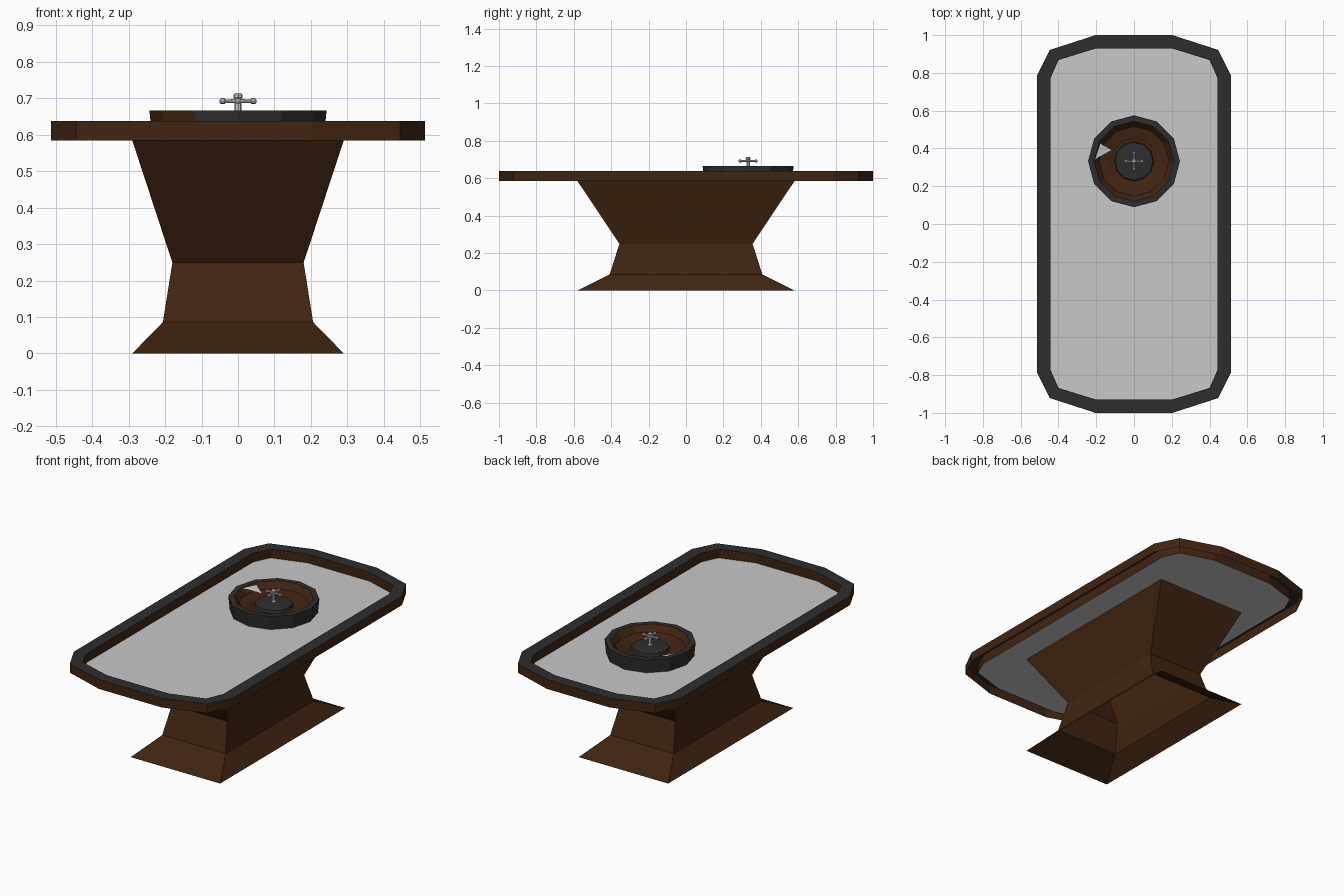
import bpy, math
from mathutils import Vector

if "Cube" in bpy.data.objects:
    bpy.data.objects.remove(bpy.data.objects["Cube"])


def mat(name, c):
    m = bpy.data.materials.new(name)
    m.diffuse_color = (*c, 1)
    m.use_nodes = True
    m.node_tree.nodes["Principled BSDF"].inputs["Base Color"].default_value = m.diffuse_color
    return m


WOOD = mat("dark wood", (0.052, 0.018, 0.005))
TRIM = mat("charcoal trim", (0.027, 0.027, 0.027))
FELT = mat("pale table surface", (0.58, 0.58, 0.58))
METAL = mat("silver metal", (0.62, 0.62, 0.62))


def add(name, verts, faces, mats, idx):
    me = bpy.data.meshes.new(name)
    me.from_pydata(verts, [], faces)
    for m in mats:
        me.materials.append(m)
    for p, i in zip(me.polygons, idx):
        p.material_index = i
    ob = bpy.data.objects.new(name, me)
    bpy.context.collection.objects.link(ob)
    return ob


def loft(name, rings, mats, bands, cap=None):
    """Join rings of points; bands gives the material of each strip."""
    n = len(rings[0])
    verts = [p for r in rings for p in r]
    faces, idx = [], []
    for k, b in enumerate(bands):
        for i in range(n):
            j = (i + 1) % n
            faces.append((k * n + i, k * n + j, (k + 1) * n + j, (k + 1) * n + i))
            idx.append(b)
    if cap is not None:
        faces.append(tuple((len(rings) - 1) * n + i for i in range(n)))
        idx.append(cap)
    return add(name, verts, faces, mats, idx)


def rect(x, y, z):
    return [(x, -y, z), (x, y, z), (-x, y, z), (-x, -y, z)]


def outline(quarter, z):
    """Mirror a quarter outline (counter-clockwise) into a full ring."""
    half = quarter + [(-x, y) for x, y in reversed(quarter)]
    return [(x, y, z) for x, y in half + [(-x, -y) for x, y in half]]


def circle(r, z, n=12, cy=0.332):
    return [(r * math.cos(2 * math.pi * i / n), cy + r * math.sin(2 * math.pi * i / n), z)
            for i in range(n)]


# hollow pedestal, open underneath
loft("pedestal", [rect(0.29, 0.58, 0), rect(0.206, 0.408, 0.086),
                  rect(0.18, 0.356, 0.249), rect(0.29, 0.58, 0.584)], [WOOD], [0, 0, 0])

# table rim: outer wall, dark top, inner wall
outer = [(0.513, 0.787), (0.445, 0.922), (0.203, 1.0)]
inner = [(0.443, 0.77), (0.4, 0.868), (0.2, 0.93)]
loft("table_rim", [outline(outer, 0.584), outline(outer, 0.638),
                   outline(inner, 0.638), outline(inner, 0.584)], [WOOD, TRIM], [0, 1, 0])

# playing surface
add("table_surface", outline(inner, 0.586), [tuple(range(12))], [FELT], [0])

# wheel bowl
bowl = loft("wheel_bowl", [circle(0.235, 0.586), circle(0.243, 0.666), circle(0.212, 0.666),
                           circle(0.185, 0.632), circle(0.127, 0.622), circle(0.118, 0.618)],
            [TRIM, WOOD], [0, 0, 1, 1, 1], 1)
# worn wooden panels on the front left of the wall
for p in bowl.data.polygons[6:8]:
    p.material_index = 1

# wheel hub
loft("wheel_hub", [circle(0.105, 0.618), circle(0.1, 0.634), circle(0.03, 0.642)],
     [TRIM], [0, 0], 0)

# pale triangular marker in the bowl
add("bowl_marker", [(-0.198, 0.437, 0.662), (-0.208, 0.34, 0.662), (-0.115, 0.392, 0.632)],
    [(0, 1, 2)], [METAL], [0])

# spinner post
loft("spinner_post", [circle(0.016, 0.638, 8), circle(0.009, 0.65, 8), circle(0.009, 0.698, 8),
                      circle(0.013, 0.702, 8), circle(0.013, 0.709, 8), circle(0.007, 0.714, 8)],
     [METAL], [0] * 5, 0)

# four spinner arms with knobs on the ends
for k in range(4):
    a = k * math.pi / 2
    d, s, c = Vector((math.cos(a), math.sin(a), 0)), Vector((-math.sin(a), math.cos(a), 0)), Vector((0, 0.332, 0.692))
    rings = []
    for t, r in [(0, 0.006), (0.034, 0.0045), (0.037, 0.008), (0.047, 0.008), (0.051, 0.004)]:
        rings.append([tuple(c + d * t + s * (r * math.cos(i * math.pi / 4))
                            + Vector((0, 0, r * math.sin(i * math.pi / 4)))) for i in range(8)])
    loft(f"spinner_arm_{k + 1}", rings, [METAL], [0] * 4, 0)
